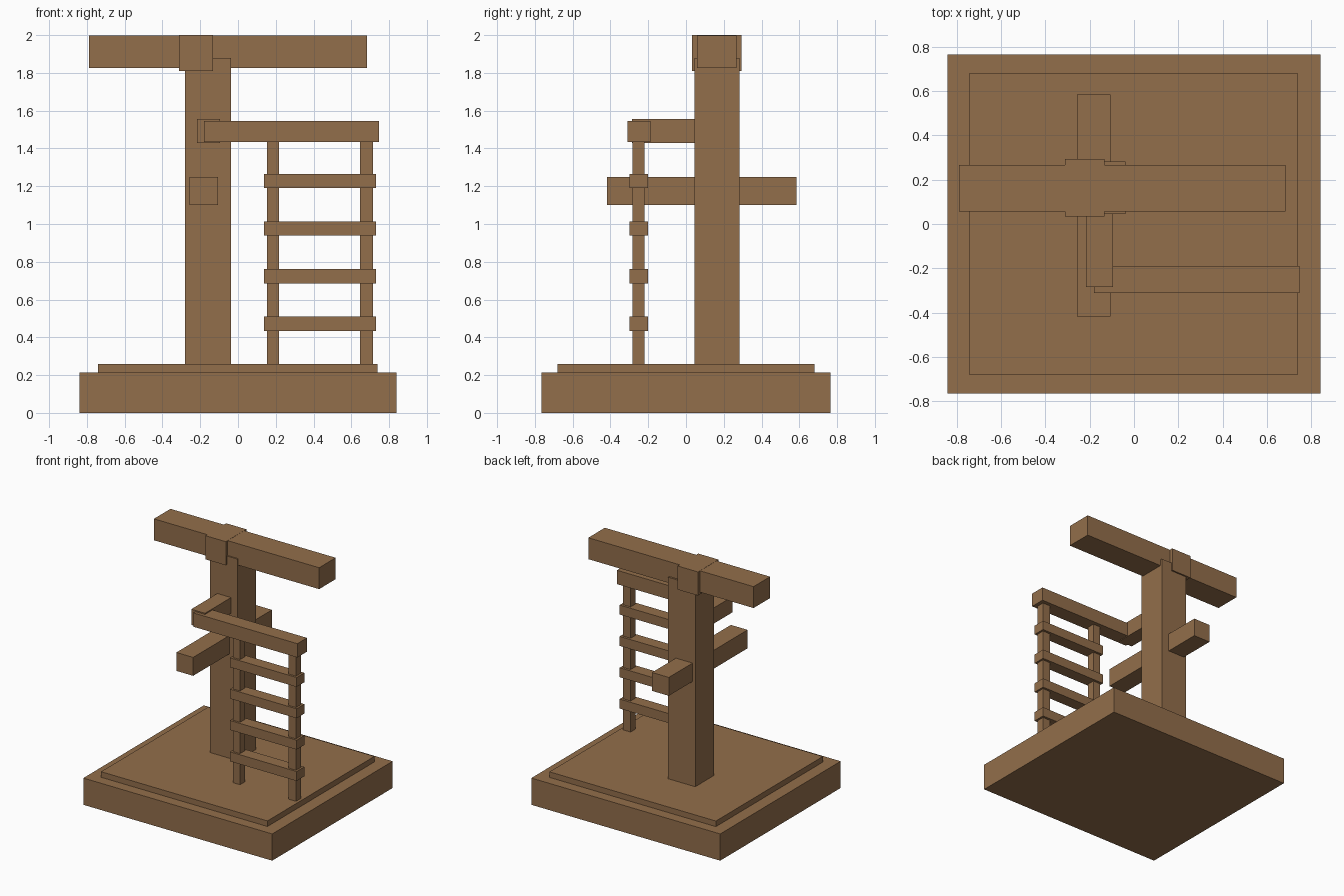
import bpy
import bmesh
from mathutils import Vector

cube = bpy.data.objects.get("Cube")
if cube:
    bpy.data.objects.remove(cube, do_unlink=True)

# Single wood colour
wood = bpy.data.materials.new("brown wood")
wood.use_nodes = True
colour = (0.29, 0.157, 0.07, 1)
wood.diffuse_color = colour
wood.node_tree.nodes["Principled BSDF"].inputs["Base Color"].default_value = colour


def box(name, x, y, z):
    """Timber block spanning the given (low, high) range on each axis."""
    low, high = Vector((x[0], y[0], z[0])), Vector((x[1], y[1], z[1]))
    bm = bmesh.new()
    bmesh.ops.create_cube(bm, size=1)
    bmesh.ops.scale(bm, vec=high - low, verts=bm.verts)
    mesh = bpy.data.meshes.new(name)
    bm.to_mesh(mesh)
    bm.free()
    mesh.materials.append(wood)
    obj = bpy.data.objects.new(name, mesh)
    obj.location = (low + high) / 2
    bpy.context.collection.objects.link(obj)
    return obj


# Stepped base
box("base", (-0.84, 0.84), (-0.765, 0.765), (0, 0.215))
box("deck", (-0.742, 0.738), (-0.68, 0.68), (0.2, 0.26))

# Main post with its top beam and collar
box("post", (-0.28, -0.038), (0.046, 0.282), (0.25, 1.88))
box("top_beam", (-0.788, 0.682), (0.057, 0.267), (1.827, 1.999))
box("beam_collar", (-0.312, -0.132), (0.033, 0.294), (1.81, 2))

# Perch arm passing through the post
box("cross_arm", (-0.256, -0.107), (-0.417, 0.584), (1.1, 1.248))

# Bracket and rail that carry the ladder
box("ladder_bracket", (-0.216, -0.094), (-0.285, 0.06), (1.43, 1.556))
box("ladder_rail", (-0.18, 0.746), (-0.311, -0.189), (1.435, 1.546))

# Ladder
for side, x in (("right", (0.154, 0.217)), ("left", (0.647, 0.715))):
    box(f"ladder_{side}_upright", x, (-0.284, -0.22), (0.25, 1.44))
for i in range(4):
    z = 0.434 + i * 0.252
    box(f"ladder_rung_{i + 1}", (0.138, 0.731), (-0.3, -0.201), (z, z + 0.076))
